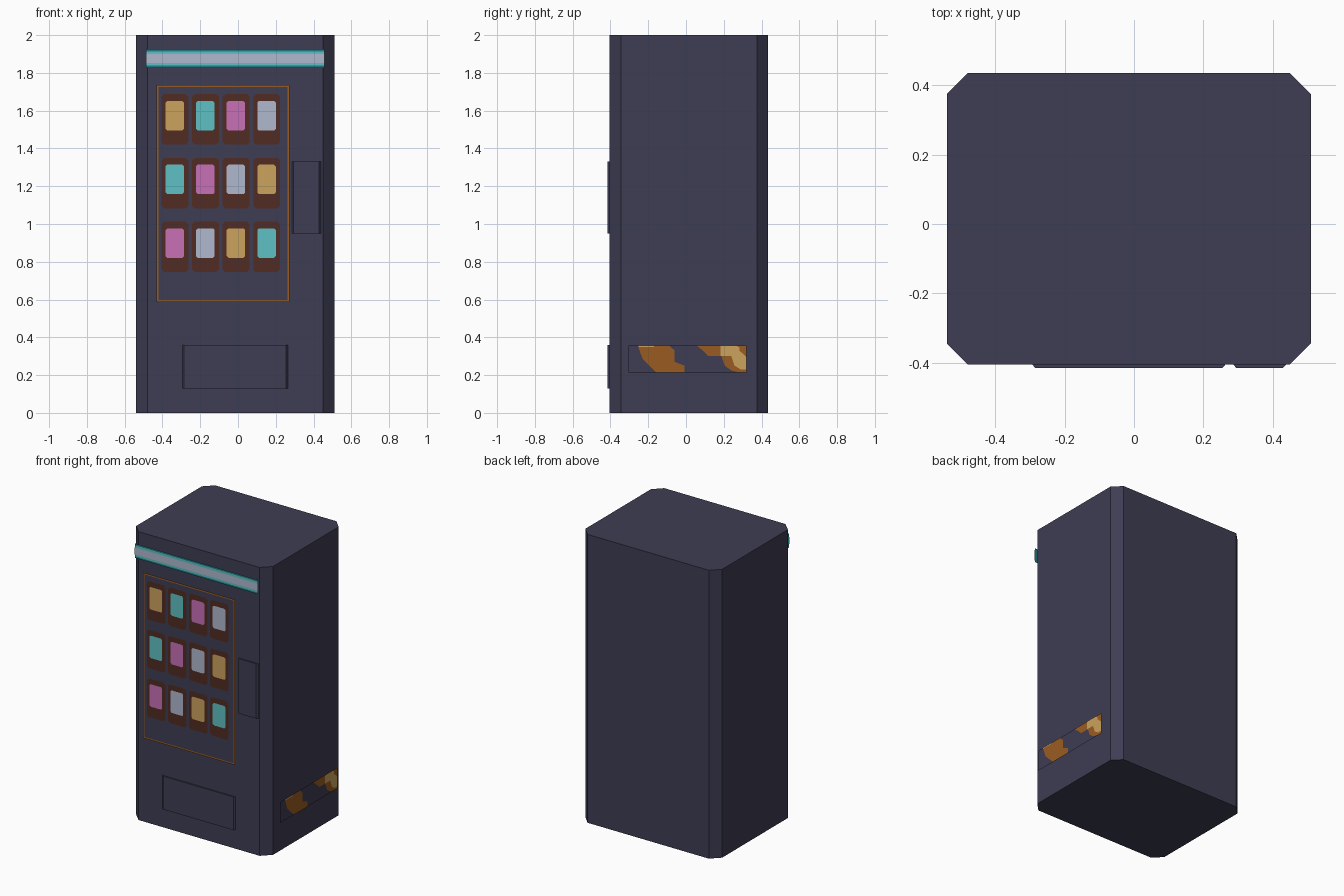
import bpy, bmesh

if "Cube" in bpy.data.objects:
    bpy.data.objects.remove(bpy.data.objects["Cube"])


def mat(name, r, g, b):
    lin = [(c / 255 / 12.92) if c < 10 else ((c / 255 + 0.055) / 1.055) ** 2.4 for c in (r, g, b)]
    m = bpy.data.materials.new(name)
    m.diffuse_color = (*lin, 1)
    m.use_nodes = True
    m.node_tree.nodes["Principled BSDF"].inputs["Base Color"].default_value = m.diffuse_color
    return m


NAVY = mat("dark slate blue", 62, 61, 83)
ORANGE = mat("rust orange", 154, 92, 33)
BROWN = mat("dark brown", 82, 44, 35)
TAN = mat("tan", 203, 163, 92)
TEAL = mat("teal", 95, 192, 196)
PINK = mat("pink", 200, 112, 182)
PALE = mat("pale blue grey", 176, 184, 206)
DEEP = mat("deep teal", 32, 122, 130)


def make(name, bm, material):
    me = bpy.data.meshes.new(name)
    bm.to_mesh(me)
    bm.free()
    me.materials.append(material)
    ob = bpy.data.objects.new(name, me)
    bpy.context.collection.objects.link(ob)
    return ob


def prism(name, pts, z0, z1, material):
    """Upright prism from an (x, y) outline."""
    bm = bmesh.new()
    f = bm.faces.new([bm.verts.new((x, y, z0)) for x, y in pts])
    up = bmesh.ops.extrude_face_region(bm, geom=[f])["geom"]
    bmesh.ops.translate(bm, vec=(0, 0, z1 - z0), verts=[v for v in up if isinstance(v, bmesh.types.BMVert)])
    bmesh.ops.recalc_face_normals(bm, faces=bm.faces)
    return make(name, bm, material)


def sheet(name, polys, depth, material, side=False):
    """Flat panels facing -y (points are x, z) or, with side, facing +x (points are y, z)."""
    bm = bmesh.new()
    for pts in polys:
        bm.faces.new([bm.verts.new((depth, a, z) if side else (a, depth, z)) for a, z in pts])
    for f in bm.faces:
        f.normal_update()
        if (f.normal.x < 0) if side else (f.normal.y > 0):
            f.normal_flip()
    return make(name, bm, material)


def rect(x0, x1, z0, z1, c=0.0):
    """Rectangle outline, with corners cut by c."""
    if not c:
        return [(x0, z0), (x1, z0), (x1, z1), (x0, z1)]
    return [(x0 + c, z0), (x1 - c, z0), (x1, z0 + c), (x1, z1 - c),
            (x1 - c, z1), (x0 + c, z1), (x0, z1 - c), (x0, z0 + c)]


# Cabinet with chamfered upright corners
prism("cabinet", rect(-0.54, 0.51, -0.405, 0.435, 0.06), 0, 2, NAVY)

# Raised coin panel and delivery flap, with sloping sides
for name, x0, x1, z0, z1 in (("coin_panel", 0.285, 0.44, 0.95, 1.33),
                             ("delivery_flap", -0.295, 0.265, 0.13, 0.36)):
    prism(name, [(x0, -0.404), (x0 + 0.01, -0.415), (x1 - 0.01, -0.415), (x1, -0.404)], z0, z1, NAVY)

# Display window with a thin frame
WY = -0.42
wx0, wx1, wz0, wz1, t = -0.432, 0.272, 0.588, 1.735, 0.01
sheet("display_window", [rect(wx0, wx1, wz0, wz1)], WY, NAVY)
sheet("window_frame", [rect(wx0, wx1, wz0, wz0 + t), rect(wx0, wx1, wz1 - t, wz1),
                       rect(wx0, wx0 + t, wz0 + t, wz1 - t), rect(wx1 - t, wx1, wz0 + t, wz1 - t)],
      WY - 0.0015, ORANGE)

# Product slots and products, four columns by three rows
order = [TAN, TEAL, PINK, PALE, TEAL, PINK, PALE, TAN, PINK, PALE, TAN, TEAL]
slots = []
groups = {}
for i, m in enumerate(order):
    x = -0.405 + 0.162 * (i % 4)
    z = 1.687 - 0.337 * (i // 4)
    slots.append(rect(x, x + 0.142, z - 0.267, z, 0.014))
    groups.setdefault(m.name, (m, []))[1].append(rect(x + 0.021, x + 0.119, z - 0.192, z - 0.036, 0.009))
sheet("product_slots", slots, WY - 0.0015, BROWN)
for key, (m, polys) in groups.items():
    sheet("products_" + key.replace(" ", "_"), polys, WY - 0.003, m)

# Light strip across the top, brighter towards its middle
for name, h, d, m in (("light_strip_edge", 0.05, -0.432, DEEP),
                      ("light_strip_glow", 0.038, -0.4335, TEAL),
                      ("light_strip_core", 0.024, -0.435, PALE)):
    sheet(name, [rect(-0.488, 0.457, 1.876 - h, 1.876 + h)], d, m)

# Side panel with worn diagonal hazard stripes
sheet("side_panel", [rect(-0.305, 0.32, 0.213, 0.358)], 0.537, NAVY, True)
sheet("side_stripes", [
    [(-0.255, 0.358), (-0.23, 0.285), (-0.195, 0.25), (-0.155, 0.213), (-0.008, 0.213),
     (-0.008, 0.25), (-0.06, 0.27), (-0.06, 0.33), (-0.09, 0.358)],
    [(0.055, 0.358), (0.09, 0.33), (0.12, 0.3), (0.188, 0.3), (0.205, 0.25),
     (0.24, 0.225), (0.285, 0.213), (0.32, 0.213), (0.32, 0.358)]], 0.5385, ORANGE, True)
sheet("stripe_highlights", [
    [(-0.255, 0.358), (-0.25, 0.35), (-0.17, 0.35), (-0.17, 0.358)],
    [(0.183, 0.358), (0.183, 0.3), (0.24, 0.3), (0.257, 0.25), (0.29, 0.23), (0.32, 0.23),
     (0.32, 0.295), (0.283, 0.33), (0.283, 0.345), (0.265, 0.358)]], 0.54, TAN, True)
